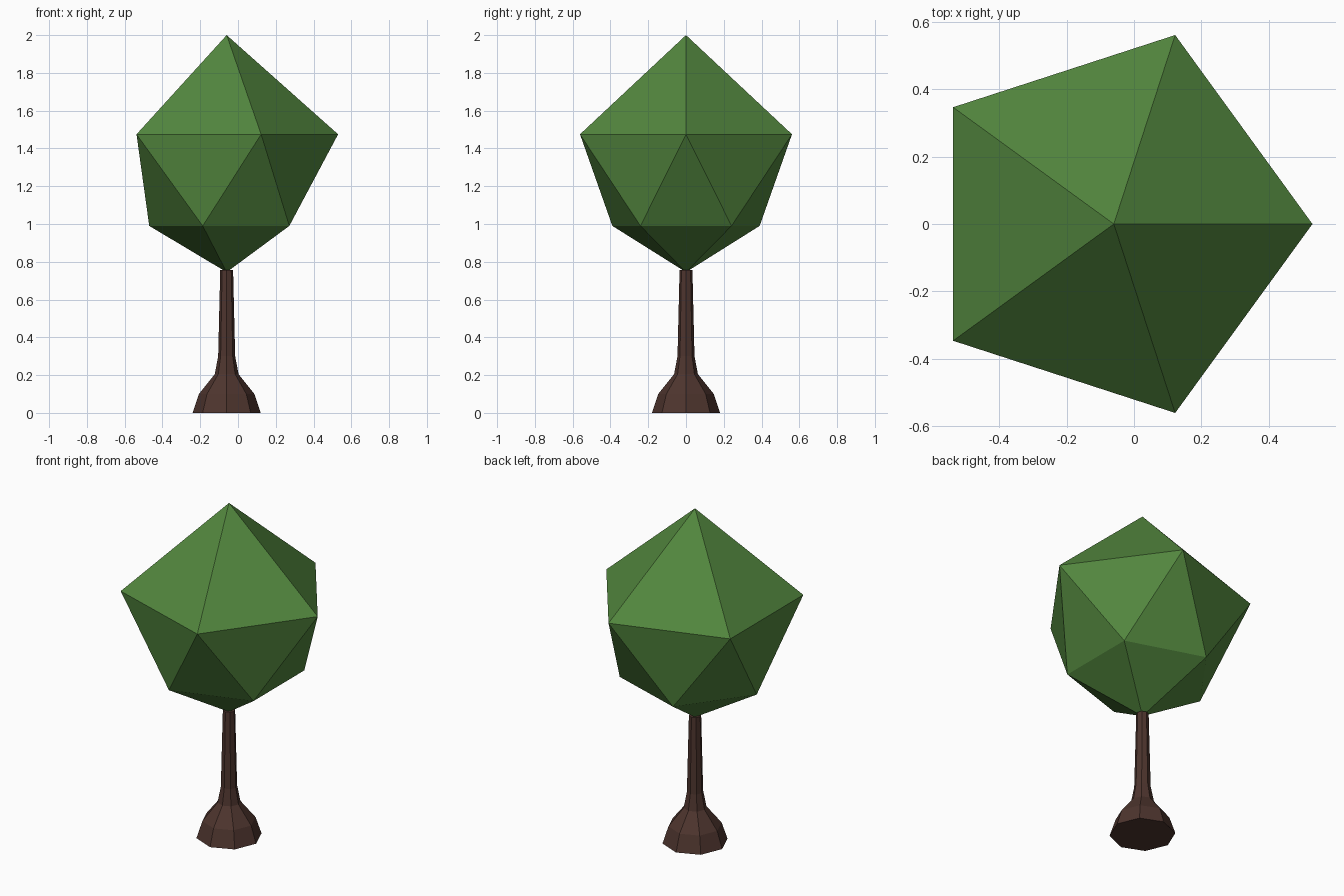
import bpy, bmesh
from math import cos, sin, tau

if "Cube" in bpy.data.objects:
    bpy.data.objects.remove(bpy.data.objects["Cube"])

CX = -0.06  # shared axis of trunk and crown


def finish(bm, name, color):
    bmesh.ops.recalc_face_normals(bm, faces=bm.faces)
    mesh = bpy.data.meshes.new(name)
    bm.to_mesh(mesh)
    bm.free()
    mat = bpy.data.materials.new(name + "_color")
    mat.diffuse_color = (*color, 1)
    mat.use_nodes = True
    mat.node_tree.nodes["Principled BSDF"].inputs["Base Color"].default_value = mat.diffuse_color
    mesh.materials.append(mat)
    obj = bpy.data.objects.new(name, mesh)
    obj.location.x = CX
    bpy.context.collection.objects.link(obj)


# Trunk: eight-sided flared profile (radius, height)
profile = [(0.18, 0), (0.147, 0.1), (0.063, 0.205), (0.045, 0.3), (0.034, 0.757)]
sides = 8
bm = bmesh.new()
rings = [[bm.verts.new((r * cos(tau * i / sides), r * sin(tau * i / sides), z))
          for i in range(sides)] for r, z in profile]
for low, high in zip(rings, rings[1:]):
    for i in range(sides):
        j = (i + 1) % sides
        bm.faces.new((low[i], low[j], high[j], high[i]))
bm.faces.new(rings[0])
bm.faces.new(rings[-1])
finish(bm, "trunk", (0.075, 0.035, 0.027))

# Crown: icosahedron, wider above and narrower below
bm = bmesh.new()
bmesh.ops.create_icosphere(bm, subdivisions=1, radius=1)
for v in bm.verts:
    if abs(v.co.z) > 0.9:
        v.co = (0, 0, 2.0 if v.co.z > 0 else 0.745)
    else:
        radius, z = (0.59, 1.475) if v.co.z > 0 else (0.41, 0.99)
        flat = v.co.xy.normalized() * radius
        v.co = (flat.x, flat.y, z)
finish(bm, "crown", (0.085, 0.24, 0.048))
